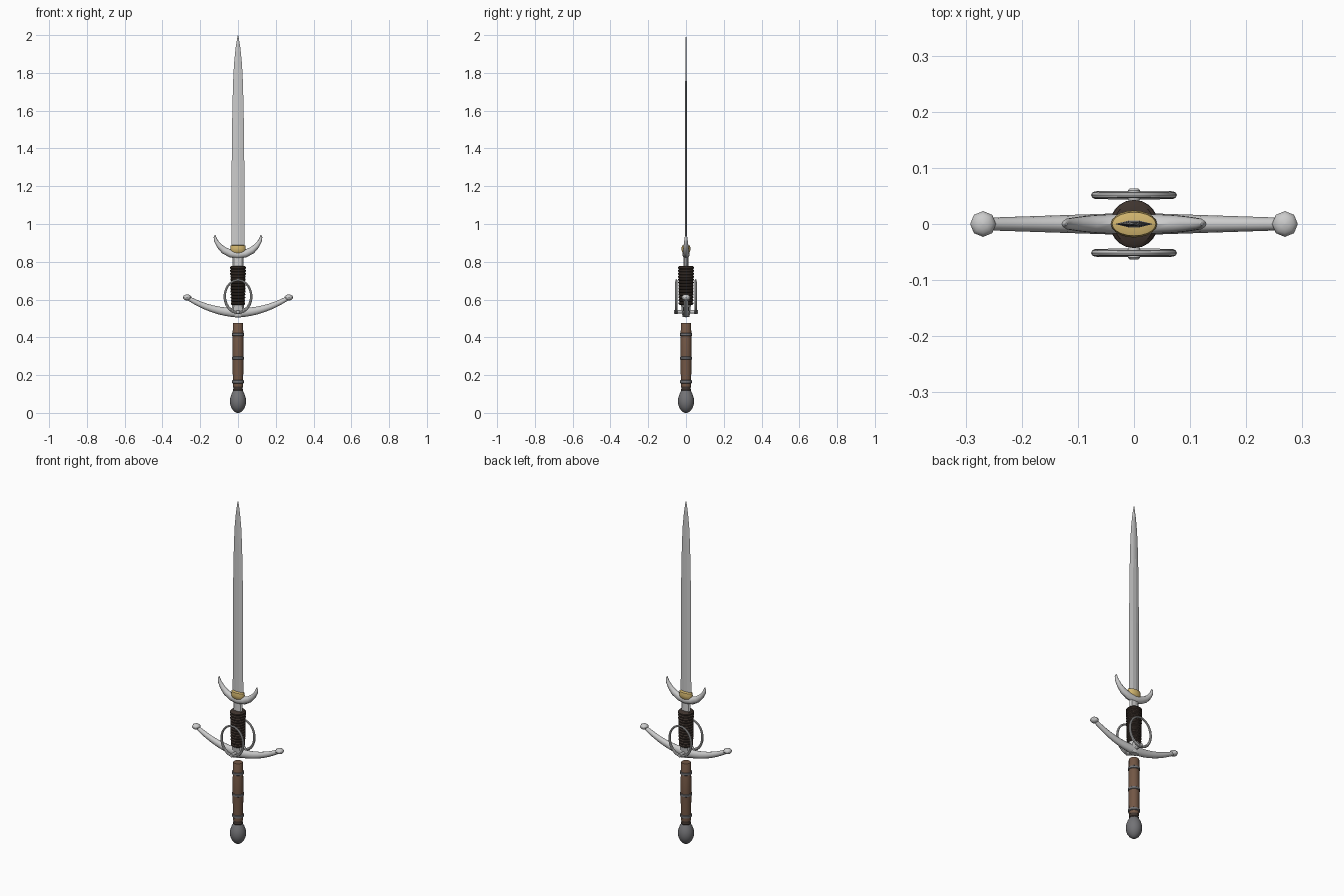
import bpy, bmesh, math
from mathutils import Vector

if "Cube" in bpy.data.objects:
    bpy.data.objects.remove(bpy.data.objects["Cube"])


def mat(name, c):
    m = bpy.data.materials.new(name)
    m.diffuse_color = (*c, 1)
    m.use_nodes = True
    m.node_tree.nodes["Principled BSDF"].inputs["Base Color"].default_value = m.diffuse_color
    return m


LEATHER = mat("grip_leather", (0.17, 0.095, 0.06))
DARK = mat("dark_wrap", (0.05, 0.035, 0.028))
GOLD = mat("gold", (0.65, 0.47, 0.16))
IRON = mat("dark_iron", (0.17, 0.17, 0.18))


def loft(name, rings, material=None, closed=False, smooth=True):
    """Skin a list of equal-length vertex rings."""
    bm = bmesh.new()
    vs = [[bm.verts.new(p) for p in r] for r in rings]
    n, k = len(rings[0]), len(rings)
    for i in range(k if closed else k - 1):
        a, b = vs[i], vs[(i + 1) % k]
        for j in range(n):
            bm.faces.new((a[j], a[(j + 1) % n], b[(j + 1) % n], b[j]))
    if not closed:
        bm.faces.new(vs[0])
        bm.faces.new(vs[-1])
    bmesh.ops.recalc_face_normals(bm, faces=bm.faces)
    me = bpy.data.meshes.new(name)
    bm.to_mesh(me)
    bm.free()
    ob = bpy.data.objects.new(name, me)
    bpy.context.collection.objects.link(ob)
    if material:
        me.materials.append(material)
    if smooth:
        bpy.ops.object.select_all(action='DESELECT')
        ob.select_set(True)
        bpy.context.view_layer.objects.active = ob
        bpy.ops.object.shade_smooth_by_angle(angle=math.radians(40))
    return ob


def stack(name, prof, material=None, sides=16, smooth=True):
    """Vertical loft; profile rows are (z, x radius, y radius)."""
    rings = []
    for z, rx, ry in prof:
        rings.append([(rx * math.cos(2 * math.pi * j / sides), ry * math.sin(2 * math.pi * j / sides), z)
                      for j in range(sides)])
    return loft(name, rings, material, smooth=smooth)


def sweep(name, path, y=0, sides=10, closed=False):
    """Elliptical tube in the XZ plane; path rows are (x, z, half thickness, half depth)."""
    rings, n = [], len(path)
    for i, (x, z, t, d) in enumerate(path):
        a = path[(i - 1) % n] if closed else path[max(i - 1, 0)]
        b = path[(i + 1) % n] if closed else path[min(i + 1, n - 1)]
        tan = Vector((b[0] - a[0], 0, b[1] - a[1])).normalized()
        nor = Vector((-tan.z, 0, tan.x))
        rings.append([Vector((x, y, z)) + nor * t * math.cos(2 * math.pi * j / sides)
                      + Vector((0, d * math.sin(2 * math.pi * j / sides), 0)) for j in range(sides)])
    return loft(name, rings, closed=closed)


def mirrored(half):
    return [(-x, z, t, d) for x, z, t, d in half[:0:-1]] + half


# blade: flattened hexagonal section tapering to the point
rings = []
for z, w, t in [(0.86, .034, .006), (1.3, .0335, .005), (1.6, .030, .0045), (1.75, .026, .004),
                (1.85, .021, .0035), (1.93, .013, .003), (1.98, .005, .002), (2.0, .0006, .0005)]:
    rings.append([(w, 0, z), (w * .3, t, z), (-w * .3, t, z), (-w, 0, z), (-w * .3, -t, z), (w * .3, -t, z)])
loft("blade", rings, smooth=False)

# ricasso between the hooks and the wrap
stack("ricasso", [(.55, .03, .014), (.78, .03, .013), (.86, .028, .011)], sides=8, smooth=False)

# gold collar at the blade root
stack("blade_collar", [(.845, .034, .016), (.855, .039, .022), (.87, .041, .024), (.885, .039, .021),
                       (.888, .03, .01)], GOLD, 20)

# parrying hooks
sweep("parrying_hooks", mirrored([(0, .838, .022, .019), (.04, .844, .021, .018), (.075, .861, .018, .016),
                                  (.1, .885, .014, .013), (.117, .911, .010, .010),
                                  (.122, .93, .007, .007), (.121, .942, .002, .002)]))

# ribbed leather wrap
prof, ribs = [], 13
for i in range(ribs):
    z, h = .572 + i * .0157, .0157
    r = .036 + .004 * i / (ribs - 1)
    prof += [(z, r - .003, r - .003), (z + h * .3, r + .002, r + .003), (z + h * .7, r + .002, r + .003)]
prof.append((.777, .036, .036))
stack("ricasso_wrap", prof, DARK, 16)

# crossguard, centre block and end knobs
half = []
for i in range(9):
    u = i / 8
    half.append((.27 * u, .531 + .08 * u * u, .026 - .015 * u, .02 - .009 * u))
sweep("crossguard", mirrored(half), sides=12)
stack("guard_block", [(.507, .026, .018), (.53, .034, .022), (.56, .032, .024), (.58, .03, .03),
                      (.6, .025, .034)], sides=8)
for s in (-1, 1):
    knob = stack("guard_knob", [(.016 * math.sin(a), .023 * math.cos(a), .023 * math.cos(a))
                                for a in [math.radians(-88 + 22 * i) for i in range(9)]], sides=8)
    knob.location = (s * .269, 0, .611)

# side rings with their supporting bar
for s in (-1, 1):
    path = []
    for i in range(36):
        a = 2 * math.pi * i / 36
        t = .0065 - .0012 * math.sin(a)
        path.append((.070 * math.cos(a), .617 + .086 * math.sin(a), t, t))
    sweep("side_ring", path, y=s * .0515, sides=8, closed=True)
bar = stack("ring_bar", [(-.063, .008, .008), (-.06, .011, .011), (-.044, .011, .011), (-.04, .009, .009),
                         (.04, .009, .009), (.044, .011, .011), (.06, .011, .011), (.063, .008, .008)], sides=12)
bar.rotation_euler.x = math.pi / 2
bar.location.z = .535

# grip and its bands
stack("grip", [(.14, .027, .027), (.3, .029, .029), (.47, .0275, .0275), (.475, .025, .025)], LEATHER)
for z in (.165, .29, .415):
    stack("grip_band", [(z - .009, .027, .027), (z - .006, .0315, .0315), (z + .006, .0315, .0315),
                        (z + .009, .027, .027)], IRON)
stack("grip_ferrule", [(.11, .022, .022), (.122, .027, .027), (.13, .024, .024), (.142, .027, .027),
                       (.15, .026, .026)], DARK)

# pear-shaped pommel
stack("pommel", [(z, r, r) for z, r in [(0, .006), (.003, .014), (.013, .026), (.028, .036), (.045, .0415),
                                        (.062, .043), (.08, .041), (.098, .035), (.112, .028),
                                        (.124, .022)]], IRON, 20)
